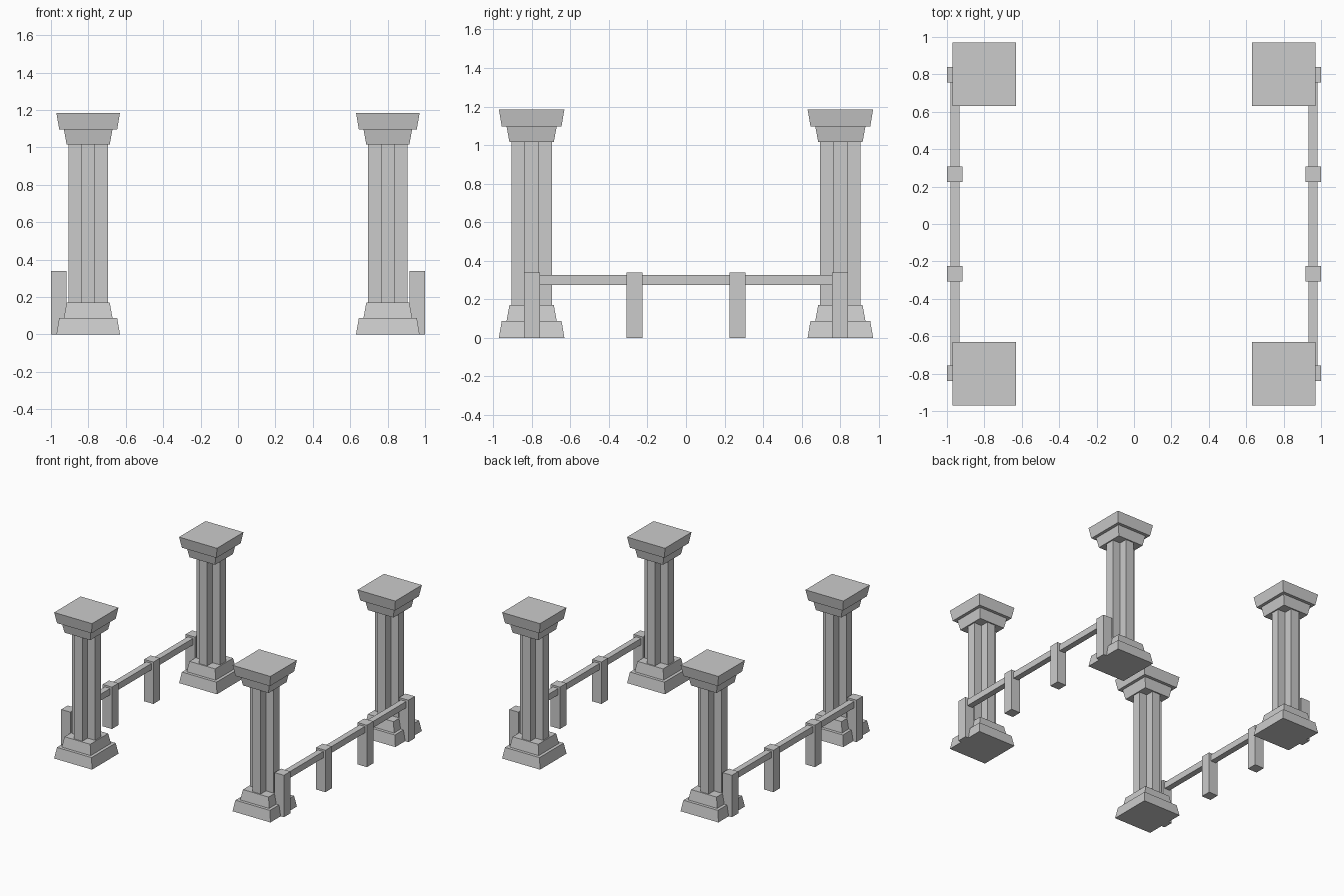
import bpy
import bmesh

if "Cube" in bpy.data.objects:
    bpy.data.objects.remove(bpy.data.objects["Cube"], do_unlink=True)

stone = bpy.data.materials.new("grey stone")
stone.use_nodes = True
grey = (0.6, 0.6, 0.6, 1)
stone.diffuse_color = grey
stone.node_tree.nodes["Principled BSDF"].inputs["Base Color"].default_value = grey


def loft(name, sections, location):
    """Join stacked outlines, given as (outline, height) pairs, into a closed solid."""
    bm = bmesh.new()
    rings = [[bm.verts.new((x, y, z)) for x, y in outline] for outline, z in sections]
    n = len(rings[0])
    for low, high in zip(rings, rings[1:]):
        for i in range(n):
            j = (i + 1) % n
            bm.faces.new((low[i], low[j], high[j], high[i]))
    bm.faces.new(rings[0][::-1])
    bm.faces.new(rings[-1])
    bmesh.ops.recalc_face_normals(bm, faces=bm.faces)
    mesh = bpy.data.meshes.new(name)
    bm.to_mesh(mesh)
    bm.free()
    mesh.materials.append(stone)
    obj = bpy.data.objects.new(name, mesh)
    obj.location = location
    bpy.context.collection.objects.link(obj)


def rect(hx, hy):
    return [(-hx, -hy), (hx, -hy), (hx, hy), (-hx, hy)]


def square(h):
    return rect(h, h)


def cross(a, b):
    """Plus-shaped outline with arm length a and arm half-width b."""
    points = []
    x, y = (1, 0), (0, 1)
    for _ in range(4):
        for u, v in ((a, -b), (a, b), (b, b)):
            points.append((u * x[0] + v * y[0], u * x[1] + v * y[1]))
        x, y = y, (-x[0], -x[1])
    return points


# Stepped base and capital: wide and narrow tapered blocks, mirrored in height
base = [(square(0.17), 0), (square(0.155), 0.088),
        (square(0.13), 0.088), (square(0.115), 0.17)]
TOP = 1.185
capital = [(outline, TOP - z) for outline, z in reversed(base)]
shaft = [(cross(0.105, 0.037), 0.16), (cross(0.105, 0.037), TOP - 0.16)]

for sx, side in ((-1, "right"), (1, "left")):
    # Columns at the four corners
    for sy, end in ((-1, "front"), (1, "back")):
        spot = (sx * 0.801, sy * 0.801, 0)
        loft(f"{end}_{side}_column_base", base, spot)
        loft(f"{end}_{side}_column_shaft", shaft, spot)
        loft(f"{end}_{side}_column_capital", capital, spot)

    # Low fence along each side
    post = rect(0.0415, 0.0415)
    for i in range(4):
        y = -0.798 + i * 0.532
        loft(f"{side}_fence_post_{i + 1}", [(post, 0), (post, 0.34)],
             (sx * 0.9585, y, 0))
    rail = rect(0.024, 0.8)
    loft(f"{side}_fence_rail", [(rail, 0.273), (rail, 0.325)], (sx * 0.957, 0, 0))
